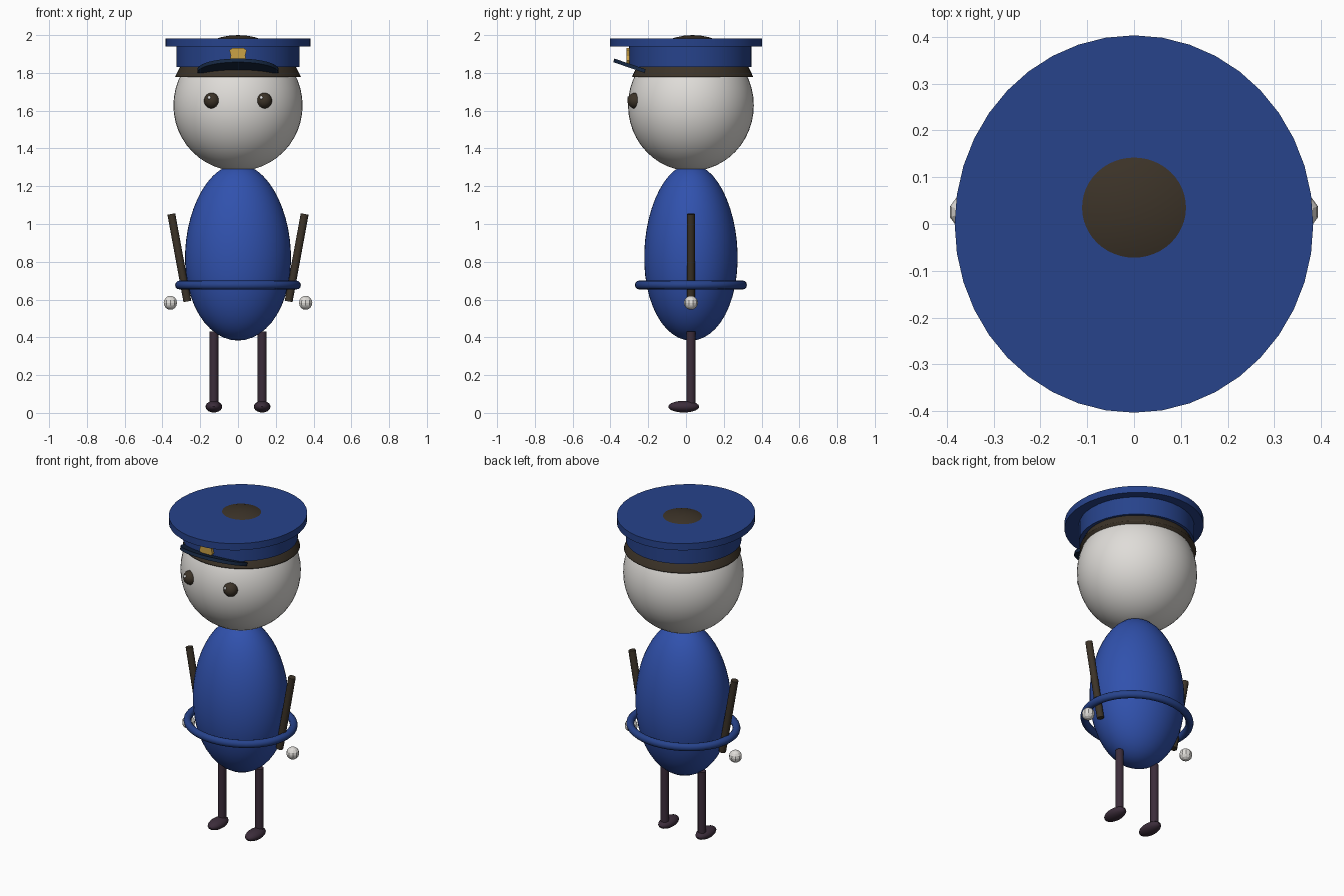
import bpy, bmesh, math
from mathutils import Vector

if "Cube" in bpy.data.objects:
    bpy.data.objects.remove(bpy.data.objects["Cube"])


def material(name, r, g, b):
    m = bpy.data.materials.new(name)
    m.use_nodes = True
    m.diffuse_color = (r, g, b, 1)
    m.node_tree.nodes["Principled BSDF"].inputs["Base Color"].default_value = (r, g, b, 1)
    return m


BODY = material("uniform blue", 0.03, 0.083, 0.42)
HAT = material("cap blue", 0.02, 0.056, 0.26)
NAVY = material("visor navy", 0.008, 0.021, 0.055)
SKIN = material("pale skin", 0.74, 0.72, 0.69)
BROWN = material("dark brown", 0.045, 0.033, 0.021)
PLUM = material("dark plum", 0.045, 0.026, 0.043)
GOLD = material("badge gold", 0.6, 0.36, 0.06)
WHITE = material("eye white", 0.9, 0.9, 0.9)

MID = 0.026  # front-to-back middle of the figure


def finish(name, mat, smooth=True):
    ob = bpy.context.object
    ob.name = name
    ob.data.materials.append(mat)
    if smooth:
        bpy.ops.object.shade_smooth_by_angle(angle=math.radians(40))
    return ob


def ball(name, loc, radii, mat, seg=48, rings=24, smooth=True):
    bpy.ops.mesh.primitive_uv_sphere_add(segments=seg, ring_count=rings, radius=1)
    ob = bpy.context.object
    for v in ob.data.vertices:
        v.co = Vector(a * b for a, b in zip(v.co, radii))
    ob.location = loc
    return finish(name, mat, smooth)


def rod(name, a, b, radius, mat, sides=12):
    a, b = Vector(a), Vector(b)
    bpy.ops.mesh.primitive_cylinder_add(vertices=sides, radius=radius, depth=(b - a).length,
                                        location=(a + b) / 2)
    bpy.context.object.rotation_euler = (b - a).to_track_quat('Z', 'Y').to_euler()
    return finish(name, mat)


def drum(name, y, rx, ry, low, high, mat):
    bpy.ops.mesh.primitive_cylinder_add(vertices=40, radius=1, depth=high - low,
                                        location=(0, y, (low + high) / 2))
    bpy.context.object.scale = (rx, ry, 1)
    return finish(name, mat)


def plate(name, outline, thickness, mat):
    """Flat outline in local XY, extruded along local Z."""
    bm = bmesh.new()
    face = bm.faces.new([bm.verts.new((x, y, 0)) for x, y in outline])
    out = bmesh.ops.extrude_face_region(bm, geom=[face])
    for v in out["geom"]:
        if isinstance(v, bmesh.types.BMVert):
            v.co.z += thickness
    bmesh.ops.recalc_face_normals(bm, faces=bm.faces)
    me = bpy.data.meshes.new(name)
    bm.to_mesh(me)
    bm.free()
    ob = bpy.data.objects.new(name, me)
    bpy.context.collection.objects.link(ob)
    me.materials.append(mat)
    return ob


# Torso: egg slightly fuller at the bottom
torso = ball("torso", (0, MID, 0.85), (0.28, 0.247, 0.467), BODY)
for v in torso.data.vertices:
    taper = 1 - 0.06 * v.co.z / 0.467
    v.co.x *= taper
    v.co.y *= taper

# Belt ring
bpy.ops.mesh.primitive_torus_add(major_radius=0.31, minor_radius=0.023, major_segments=48,
                                 minor_segments=12, location=(0, MID, 0.677))
bpy.context.object.scale = (1, 0.89, 1)
finish("belt", HAT)

# Head and the hair cap around its crown
ball("head", (0, MID, 1.628), (0.342, 0.333, 0.347), SKIN)
hair = ball("hair", (0, 0.035, 1.65), (0.358, 0.345, 0.35), BROWN)
bm = bmesh.new()
bm.from_mesh(hair.data)
cut = bmesh.ops.bisect_plane(bm, geom=bm.verts[:] + bm.edges[:] + bm.faces[:],
                             plane_co=(0, 0, 0.127), plane_no=(0, 0, 1), clear_inner=True)
bmesh.ops.contextual_create(bm, geom=[e for e in bm.edges if e.is_boundary])
bmesh.ops.recalc_face_normals(bm, faces=bm.faces)
bm.to_mesh(hair.data)
bm.free()

# Cap: band and wide flat crown
drum("cap_band", 0.022, 0.325, 0.325, 1.83, 1.945, HAT)
drum("cap_crown", 0, 0.383, 0.403, 1.94, 1.982, HAT)

# Visor: half disc rising towards the front
arc = [math.pi + math.pi * i / 24 for i in range(25)]
visor = plate("cap_visor", [(0.215 * math.cos(a), 0.175 * math.sin(a)) for a in arc], 0.02, NAVY)
visor.location = (0, -0.22, 1.8)
visor.rotation_euler.x = math.radians(-19)

# Badge: small shield on the cap band
half = [(0.025, -0.05), (0.045, -0.025), (0.038, 0.0), (0.045, 0.03), (0.03, 0.042)]
badge = plate("cap_badge", half + [(-x, z) for x, z in reversed(half)], 0.02, GOLD)
badge.location = (0, -0.296, 1.89)
badge.rotation_euler.x = math.pi / 2

# Paired parts
for side, s in (("left", 1), ("right", -1)):
    ball(side + "_eye", (s * 0.138, -0.268, 1.653), (0.042,) * 3, BROWN, 24, 12)
    ball(side + "_eye_glint", (s * 0.138 - 0.014, -0.302, 1.668), (0.009,) * 3, WHITE, 12, 8)
    rod(side + "_arm", (s * 0.268, MID, 0.59), (s * 0.353, MID, 1.053), 0.021, BROWN)
    ball(side + "_hand", (s * 0.358, MID, 0.583), (0.037,) * 3, SKIN, 10, 8, False)
    rod(side + "_leg", (s * 0.128, MID, 0.03), (s * 0.128, MID, 0.43), 0.024, PLUM)
    ball(side + "_foot", (s * 0.128, -0.012, 0.033), (0.044, 0.082, 0.031), PLUM, 20, 10)
